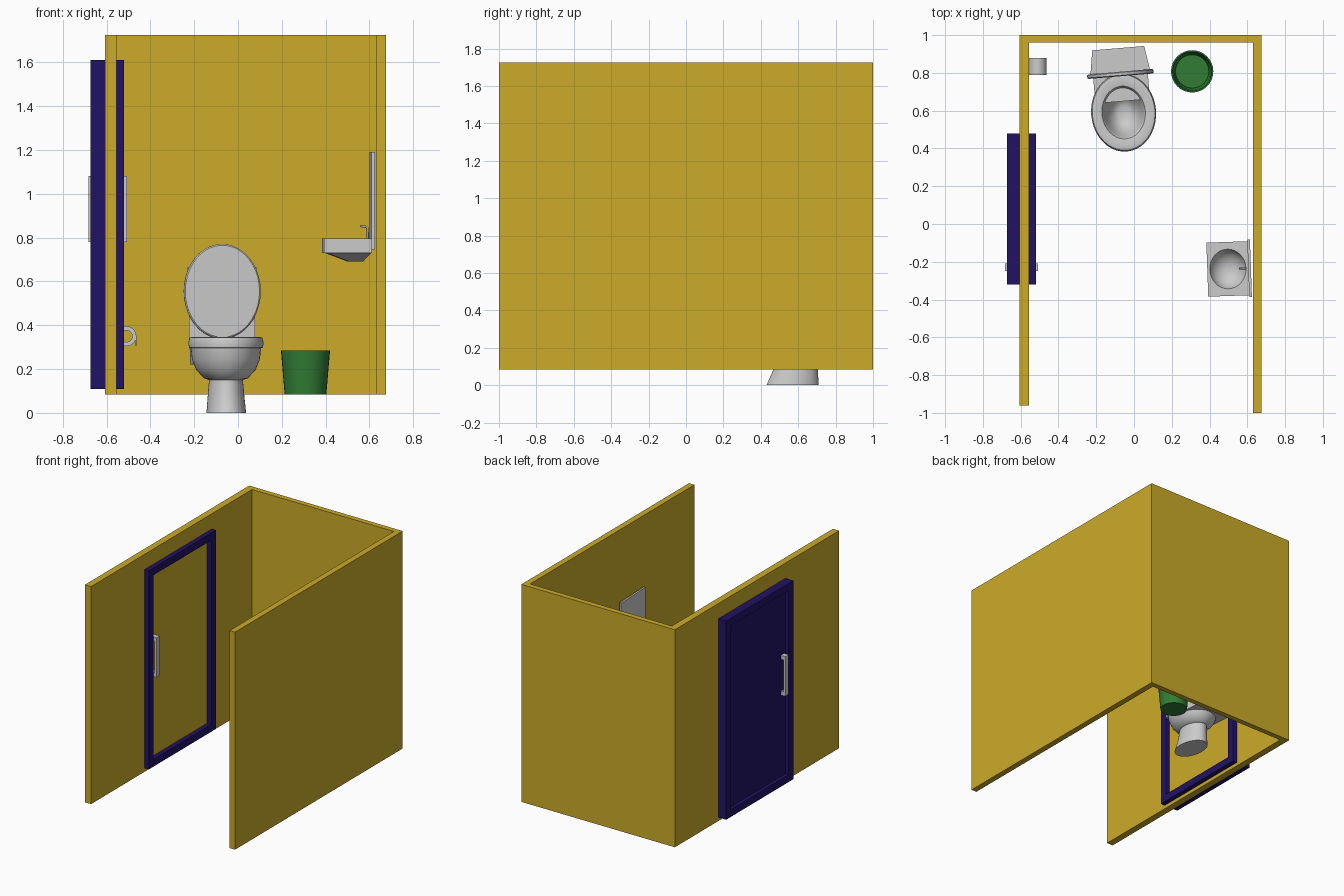
import bpy, bmesh
from math import cos, sin, pi, radians

if "Cube" in bpy.data.objects:
    bpy.data.objects.remove(bpy.data.objects["Cube"])

def material(name, rgb):
    m = bpy.data.materials.new(name)
    m.diffuse_color = (*rgb, 1)
    m.use_nodes = True
    m.node_tree.nodes["Principled BSDF"].inputs["Base Color"].default_value = m.diffuse_color
    return m

YELLOW = material("yellow_paint", (0.60, 0.41, 0.022))
NAVY = material("navy_paint", (0.015, 0.006, 0.13))
GREEN = material("green_plastic", (0.03, 0.20, 0.035))
AXES = {'z': lambda u, v, w: (u, v, w),
        'x': lambda u, v, w: (w, u, v),
        'y': lambda u, v, w: (u, w, v)}

def finish(name, bm, mat=None, loc=(0, 0, 0), turn=0, smooth=False):
    bmesh.ops.recalc_face_normals(bm, faces=bm.faces)
    me = bpy.data.meshes.new(name)
    bm.to_mesh(me)
    bm.free()
    ob = bpy.data.objects.new(name, me)
    bpy.context.collection.objects.link(ob)
    ob.location = loc
    ob.rotation_euler.z = radians(turn)
    if mat:
        me.materials.append(mat)
    if smooth:
        bpy.ops.object.select_all(action='DESELECT')
        ob.select_set(True)
        bpy.context.view_layer.objects.active = ob
        bpy.ops.object.shade_smooth_by_angle(angle=radians(35))
    return ob

def prism(name, pts, lo, hi, axis='z', **kw):
    """Extrude a flat outline from lo to hi along an axis."""
    bm = bmesh.new()
    a, b = [[bm.verts.new(AXES[axis](u, v, w)) for u, v in pts] for w in (lo, hi)]
    bm.faces.new(a)
    bm.faces.new(b)
    for i in range(len(pts)):
        j = (i + 1) % len(pts)
        bm.faces.new((a[i], a[j], b[j], b[i]))
    return finish(name, bm, **kw)

def box(name, x, y, z, **kw):
    pts = [(x[0], y[0]), (x[1], y[0]), (x[1], y[1]), (x[0], y[1])]
    return prism(name, pts, z[0], z[1], **kw)

def loft(name, rings, n=32, closed=False, axis='z', **kw):
    """Skin rings of (cu, cv, ru, rv, w[, 'box'])."""
    bm = bmesh.new()
    loops = []
    for r in rings:
        cu, cv, ru, rv, w = r[:5]
        loop = []
        for k in range(n):
            c, s = cos(2*pi*k/n + pi/4), sin(2*pi*k/n + pi/4)
            f = 1 / max(abs(c), abs(s)) if len(r) > 5 else 1
            loop.append(bm.verts.new(AXES[axis](cu + ru*c*f, cv + rv*s*f, w)))
        loops.append(loop)
    pairs = list(zip(loops, loops[1:]))
    if closed:
        pairs.append((loops[-1], loops[0]))
    else:
        bm.faces.new(loops[0])
        bm.faces.new(loops[-1])
    for a, b in pairs:
        for i in range(n):
            j = (i + 1) % n
            bm.faces.new((a[i], a[j], b[j], b[i]))
    return finish(name, bm, **kw)

# Three walls, open front
H = (0.083, 1.725)
box("left_wall", (-0.607, -0.555), (-0.96, 0.96), H, mat=YELLOW)
box("right_wall", (0.63, 0.675), (-1, 0.96), H, mat=YELLOW)
box("back_wall", (-0.607, 0.675), (0.96, 1), H, mat=YELLOW)

# Door: frames on both sides of the wall, recessed panel outside
for side, x0, x1 in (("outer", -0.672, -0.607), ("inner", -0.555, -0.52)):
    outer = (0.08, 0.86, 0.40, 0.75)
    inner = (0.08, 0.86, 0.345, 0.695)
    loft(side + "_door_frame", [(*outer, x0, 'box'), (*outer, x1, 'box'),
                                (*inner, x1, 'box'), (*inner, x0, 'box')],
         n=4, closed=True, axis='x', mat=NAVY)
box("door_panel", (-0.645, -0.607), (-0.265, 0.425), (0.165, 1.555), mat=NAVY)

# U-shaped pull handles
for side, base, tip in (("outer", -0.645, -0.682), ("inner", -0.555, -0.507)):
    grip = tip + (0.016 if tip < base else -0.016)
    prism(side + "_door_handle",
          [(base, 0.78), (tip, 0.78), (tip, 1.08), (base, 1.08),
           (base, 1.05), (grip, 1.05), (grip, 0.81), (base, 0.81)],
          -0.25, -0.21, axis='y')

# Toilet, turned slightly
T = dict(loc=(-0.055, 0.59, 0), turn=4.8)
loft("toilet_bowl", [
    (0, -0.02, 0.09, 0.14, 0), (0, -0.005, 0.083, 0.12, 0.08),
    (0, 0, 0.077, 0.115, 0.15), (0, 0, 0.10, 0.135, 0.158),
    (0, 0, 0.135, 0.165, 0.195), (0, 0, 0.155, 0.19, 0.245),
    (0, 0, 0.16, 0.198, 0.295), (0, 0, 0.168, 0.204, 0.298),
    (0, 0, 0.172, 0.207, 0.32), (0, 0, 0.166, 0.20, 0.343),
    (0, 0, 0.15, 0.18, 0.347), (0, 0, 0.115, 0.14, 0.34),
    (0, 0, 0.104, 0.128, 0.32), (0, 0, 0.09, 0.112, 0.26),
    (0, 0, 0.055, 0.07, 0.20), (0, 0, 0.03, 0.035, 0.185)],
    n=40, smooth=True, **T)
prism("toilet_neck", [(-0.145, 0.06), (0.145, 0.06), (0.145, 0.23), (-0.145, 0.23)],
      0.22, 0.325, **T)
prism("toilet_tank", [(-0.152, 0.215), (0.152, 0.215), (0.132, 0.335), (-0.132, 0.335)],
      0.29, 0.64, **T)
prism("tank_cover", [(-0.158, 0.215), (0.158, 0.215), (0.138, 0.342), (-0.138, 0.342)],
      0.64, 0.665, **T)
loft("raised_lid", [(0, 0.555, 0.17, 0.21, 0.193), (0, 0.555, 0.176, 0.216, 0.198),
                    (0, 0.555, 0.176, 0.216, 0.212), (0, 0.555, 0.17, 0.21, 0.217)],
     n=40, axis='y', smooth=True, **T)

# Open waste bin
loft("waste_bin", [(0, 0, 0.095, 0.095, 0.083), (0, 0, 0.112, 0.112, 0.285),
                   (0, 0, 0.104, 0.104, 0.285), (0, 0, 0.088, 0.088, 0.095)],
     mat=GREEN, loc=(0.308, 0.808, 0), smooth=True)

# Wash basin with round bowl and tapered underside
S = dict(loc=(0.497, -0.238, 0), turn=2)
loft("wash_basin", [
    (0.037, 0, 0.035, 0.08, 0.692, 'box'), (0.005, 0, 0.102, 0.135, 0.73, 'box'),
    (0, 0, 0.109, 0.143, 0.73, 'box'), (0, 0, 0.109, 0.143, 0.795, 'box'),
    (0, 0, 0.096, 0.105, 0.795), (0, 0, 0.09, 0.098, 0.775),
    (0, 0, 0.068, 0.075, 0.742), (0, 0, 0.03, 0.033, 0.722),
    (0, 0, 0.01, 0.01, 0.72)], smooth=True, **S)
box("mirror", (0.108, 0.122), (-0.152, 0.152), (0.745, 1.19), **S)

# Bent tap
cu = bpy.data.curves.new("tap", 'CURVE')
cu.dimensions = '3D'
cu.bevel_depth = 0.005
cu.bevel_resolution = 2
cu.use_fill_caps = True
sp = cu.splines.new('POLY')
path = [(0.095, 0.79), (0.095, 0.842), (0.088, 0.849), (0.06, 0.853)]
sp.points.add(len(path) - 1)
for p, (x, z) in zip(sp.points, path):
    p.co = (x, 0, z, 1)
tap = bpy.data.objects.new("tap", cu)
bpy.context.collection.objects.link(tap)
tap.location = S["loc"]
tap.rotation_euler.z = radians(2)

# Paper roll with loose end
loft("paper_roll", [(-0.51, 0.35, r, r, y) for r, y in
                    ((0.046, 0.79), (0.046, 0.88), (0.027, 0.88), (0.027, 0.79))],
     closed=True, axis='y', smooth=True)
box("paper_end", (-0.467, -0.464), (0.79, 0.88), (0.305, 0.352))
